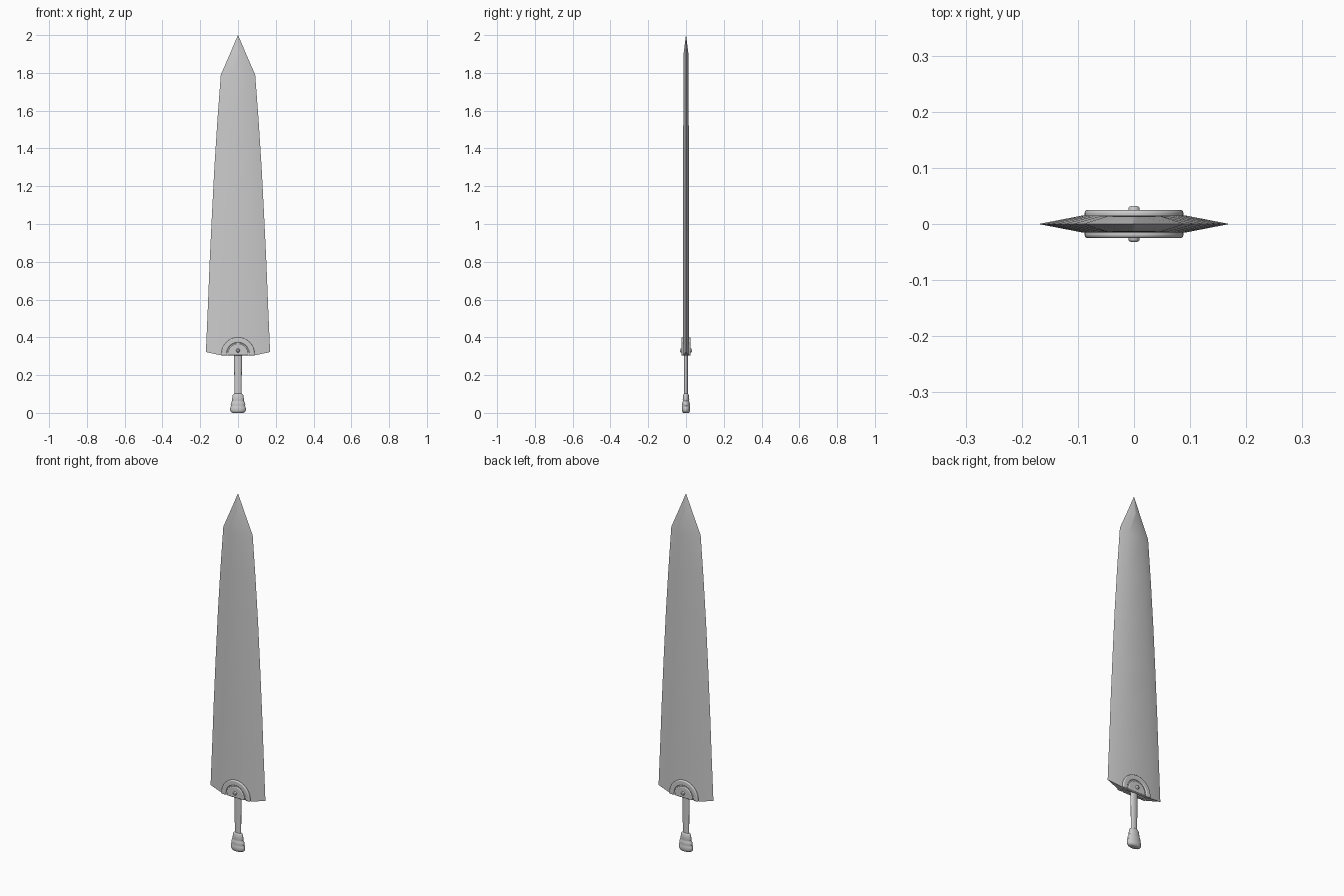
import bpy, bmesh
from math import pi, sin, cos, radians

if "Cube" in bpy.data.objects:
    bpy.data.objects.remove(bpy.data.objects["Cube"])


def make_object(name, bm, angle=30):
    bmesh.ops.remove_doubles(bm, verts=bm.verts, dist=1e-5)
    bmesh.ops.recalc_face_normals(bm, faces=bm.faces)
    mesh = bpy.data.meshes.new(name)
    bm.to_mesh(mesh)
    bm.free()
    ob = bpy.data.objects.new(name, mesh)
    bpy.context.collection.objects.link(ob)
    bpy.ops.object.select_all(action='DESELECT')
    ob.select_set(True)
    bpy.context.view_layer.objects.active = ob
    bpy.ops.object.shade_smooth_by_angle(angle=radians(angle))
    return ob


def loft(name, rings, angle=30):
    """Skin a stack of closed rings and cap both ends."""
    bm = bmesh.new()
    rows = [[bm.verts.new(p) for p in ring] for ring in rings]
    n = len(rows[0])
    for a, b in zip(rows, rows[1:]):
        for i in range(n):
            j = (i + 1) % n
            bm.faces.new((a[i], a[j], b[j], b[i]))
    bm.faces.new(rows[0][::-1])
    bm.faces.new(rows[-1])
    return make_object(name, bm, angle)


def oval_stack(name, profile, squash, sides=32):
    """Turned part with an oval section; profile is (radius, z)."""
    return loft(name, [[(r * cos(2 * pi * i / sides), r * squash * sin(2 * pi * i / sides), z)
                        for i in range(sides)] for r, z in profile], 40)


def arch_plate(name, outline, y0, y1, bevel):
    """Flat plate from an xz outline, extruded in y, mirrored to the back."""
    bm = bmesh.new()
    face = bm.faces.new([bm.verts.new((x, y0, z)) for x, z in outline])
    new = bmesh.ops.extrude_face_region(bm, geom=[face])['geom']
    bmesh.ops.translate(bm, vec=(0, y1 - y0, 0),
                        verts=[v for v in new if isinstance(v, bmesh.types.BMVert)])
    ob = make_object(name, bm, 35)
    bev = ob.modifiers.new("rounding", 'BEVEL')
    bev.width = bevel
    bev.segments = 3
    bev.limit_method = 'ANGLE'
    bev.angle_limit = radians(40)
    ob.modifiers.new("other_side", 'MIRROR').use_axis = (False, True, False)
    return ob


def arc(r, cz, steps=28):
    return [(r * cos(pi * i / steps), cz + r * sin(pi * i / steps)) for i in range(steps + 1)]


# Blade: six-sided section (flat z, edge z, half width, flat half width, half thickness)
sections = [
    (0.305, 0.322, 0.170, 0.090, 0.0155),
    (0.55, 0.55, 0.160, 0.086, 0.0155),
    (0.80, 0.80, 0.150, 0.081, 0.0155),
    (1.05, 1.05, 0.138, 0.075, 0.0155),
    (1.30, 1.30, 0.125, 0.067, 0.0150),
    (1.55, 1.55, 0.109, 0.058, 0.0145),
    (1.77, 1.79, 0.091, 0.047, 0.0140),
    (1.90, 1.90, 0.043, 0.004, 0.0130),
    (2.00, 2.00, 0.0006, 0.0003, 0.0003),
]
loft("blade", [[(-w, 0, ze), (-f, -t, zf), (f, -t, zf), (w, 0, ze), (f, t, zf), (-f, t, zf)]
               for zf, ze, w, f, t in sections], 20)

# Guard: raised arch rim, inner half disc and a backing plate on each face
base, centre = 0.304, 0.312
rim = ([(0.088, base)] + arc(0.088, centre) + [(-0.088, base), (-0.060, base)]
       + arc(0.060, centre)[::-1] + [(0.060, base)])
arch_plate("guard_rim", rim, -0.010, -0.025, 0.005)
disc = [(0.054, base)] + arc(0.054, centre) + [(-0.054, base)]
arch_plate("guard_disc", disc, -0.010, -0.025, 0.004)
plate = [(0.075, base)] + arc(0.075, centre) + [(-0.075, base)]
arch_plate("guard_plate", plate, -0.005, -0.019, 0.001)

# Rivet through the guard
rivet = [(0.010, -0.028), (0.010, 0.028)]
profile = [(0.006, -0.032), (0.009, -0.030)] + rivet + [(0.009, 0.030), (0.006, 0.032)]
loft("rivet", [[(r * cos(2 * pi * i / 20), y, 0.33 + r * sin(2 * pi * i / 20))
                for i in range(20)] for r, y in profile])

# Grip
oval_stack("grip", [(0.019, 0.08), (0.019, 0.15), (0.0205, 0.24), (0.021, 0.315)], 0.5)

# Pommel with stepped bands
oval_stack("pommel", [
    (0.026, 0.0), (0.036, 0.004), (0.041, 0.012), (0.042, 0.022), (0.040, 0.032),
    (0.037, 0.037), (0.039, 0.042), (0.037, 0.052), (0.033, 0.060), (0.031, 0.064),
    (0.033, 0.068), (0.030, 0.082), (0.028, 0.094), (0.024, 0.100), (0.018, 0.102)], 0.53)
